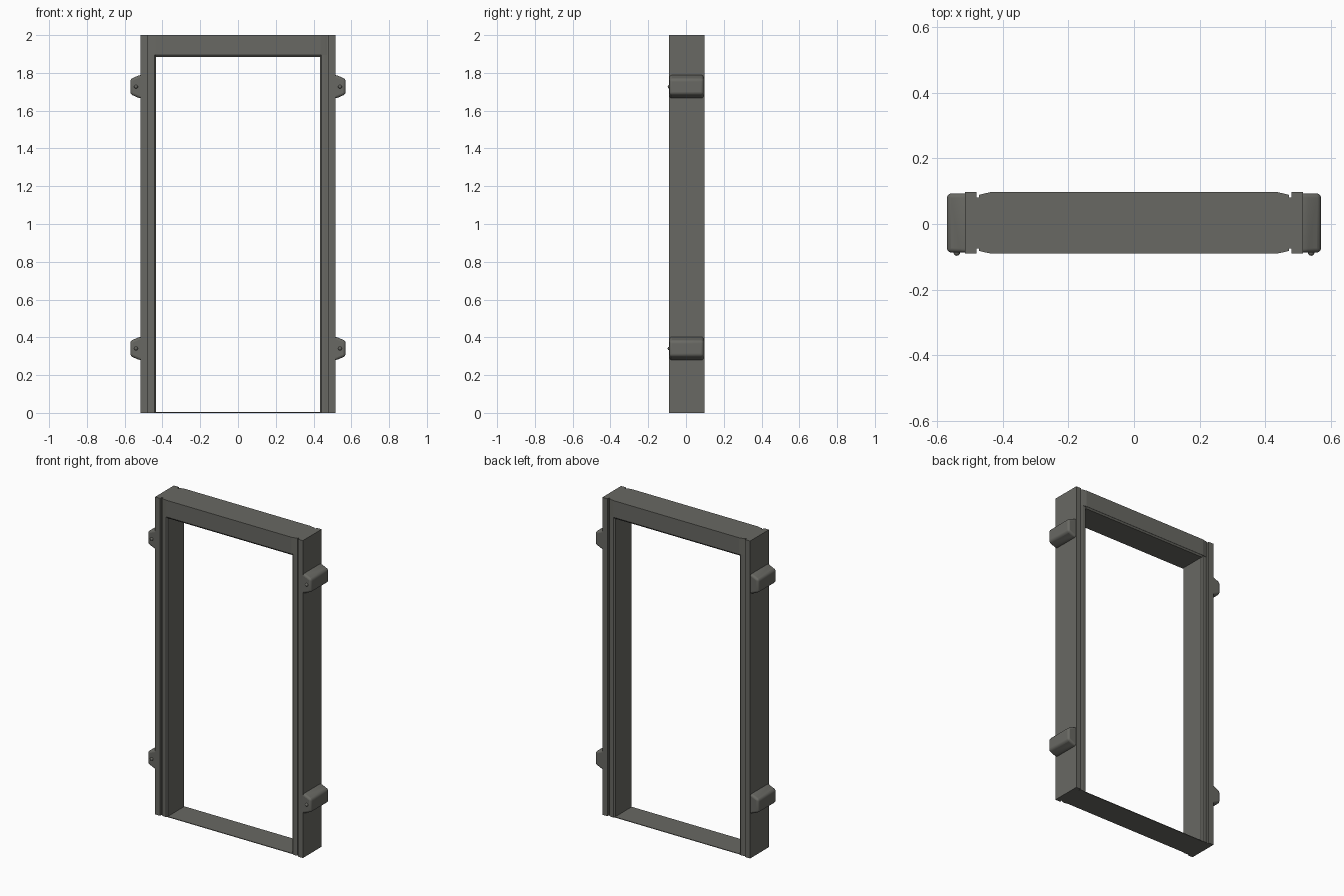
import bpy, bmesh, math
from mathutils import Vector

if "Cube" in bpy.data.objects:
    bpy.data.objects.remove(bpy.data.objects["Cube"])

FRONT, BACK, TOP = -0.09, 0.097, 2.0
MID, HALF = (FRONT + BACK) / 2, (BACK - FRONT) / 2

metal = bpy.data.materials.new("dark warm grey")
metal.diffuse_color = (0.14, 0.14, 0.125, 1)
metal.use_nodes = True
metal.node_tree.nodes["Principled BSDF"].inputs["Base Color"].default_value = metal.diffuse_color


def prism(name, points, offset):
    """Extrude a closed 3D outline along an offset vector."""
    bm = bmesh.new()
    face = bm.faces.new([bm.verts.new(p) for p in points])
    geom = bmesh.ops.extrude_face_region(bm, geom=[face])["geom"]
    moved = [g for g in geom if isinstance(g, bmesh.types.BMVert)]
    bmesh.ops.translate(bm, verts=moved, vec=Vector(offset))
    bmesh.ops.recalc_face_normals(bm, faces=bm.faces)
    mesh = bpy.data.meshes.new(name)
    bm.to_mesh(mesh)
    bm.free()
    obj = bpy.data.objects.new(name, mesh)
    bpy.context.collection.objects.link(obj)
    mesh.materials.append(metal)
    return obj


def smooth(obj):
    bpy.ops.object.select_all(action='DESELECT')
    bpy.context.view_layer.objects.active = obj
    obj.select_set(True)
    bpy.ops.object.shade_smooth_by_angle(angle=math.radians(35))


# Half profile of the jamb from outside in: (x, distance from mid depth)
jamb_half = [(0.515, HALF), (0.480, HALF), (0.480, HALF - 0.016),
             (0.472, HALF - 0.016), (0.472, HALF - 0.008),
             (0.458, HALF - 0.006), (0.442, HALF - 0.006),
             (0.434, HALF - 0.014)]

for side, label in ((-1, "left"), (1, "right")):
    # Grooved side post
    loop = [(side * x, MID + d, 0) for x, d in jamb_half]
    loop += [(side * x, MID - d, 0) for x, d in reversed(jamb_half)]
    prism(label + "_jamb", loop, (0, 0, TOP))

    for z, level in ((0.341, "lower"), (1.727, "upper")):
        # Rounded hinge bracket
        half = [(0.490, 0.062), (0.520, 0.062), (0.570, 0.040)]
        loop = [(side * x, FRONT + 0.003, z + h) for x, h in half]
        loop += [(side * x, FRONT + 0.003, z - h) for x, h in reversed(half)]
        bracket = prism(f"{label}_{level}_bracket", loop, (0, 2 * HALF - 0.007, 0))
        bev = bracket.modifiers.new("rounding", 'BEVEL')
        bev.width, bev.segments = 0.013, 4
        bev.limit_method = 'ANGLE'
        bev.angle_limit = math.radians(20)
        smooth(bracket)

        # Small round pin on the bracket front
        bpy.ops.mesh.primitive_uv_sphere_add(
            segments=16, ring_count=8, radius=0.010,
            location=(side * 0.540, FRONT + 0.003, z))
        pin = bpy.context.object
        pin.name = f"{label}_{level}_pin"
        pin.data.materials.append(metal)
        smooth(pin)

# Lintel with tapered ends and a chamfered lower edge
end = [(0.437, HALF), (0.460, HALF - 0.005), (0.472, HALF - 0.008)]
loop = [(x, MID + d, 1.895) for x, d in end]
loop += [(x, MID - d, 1.895) for x, d in reversed(end)]
loop += [(-x, MID - d, 1.895) for x, d in end]
loop += [(-x, MID + d, 1.895) for x, d in reversed(end)]
prism("lintel", loop, (0, 0, TOP - 1.895))

edge = [(HALF, 1.896), (HALF - 0.008, 1.885)]
loop = [(-0.437, MID + d, z) for d, z in edge]
loop += [(-0.437, MID - d, z) for d, z in reversed(edge)]
prism("lintel_lower_edge", loop, (0.874, 0, 0))

# Thin threshold plate across the opening
y0, y1 = FRONT + 0.010, BACK - 0.010
prism("threshold", [(-0.44, y0, 0), (0.44, y0, 0), (0.44, y1, 0), (-0.44, y1, 0)],
      (0, 0, 0.004))
